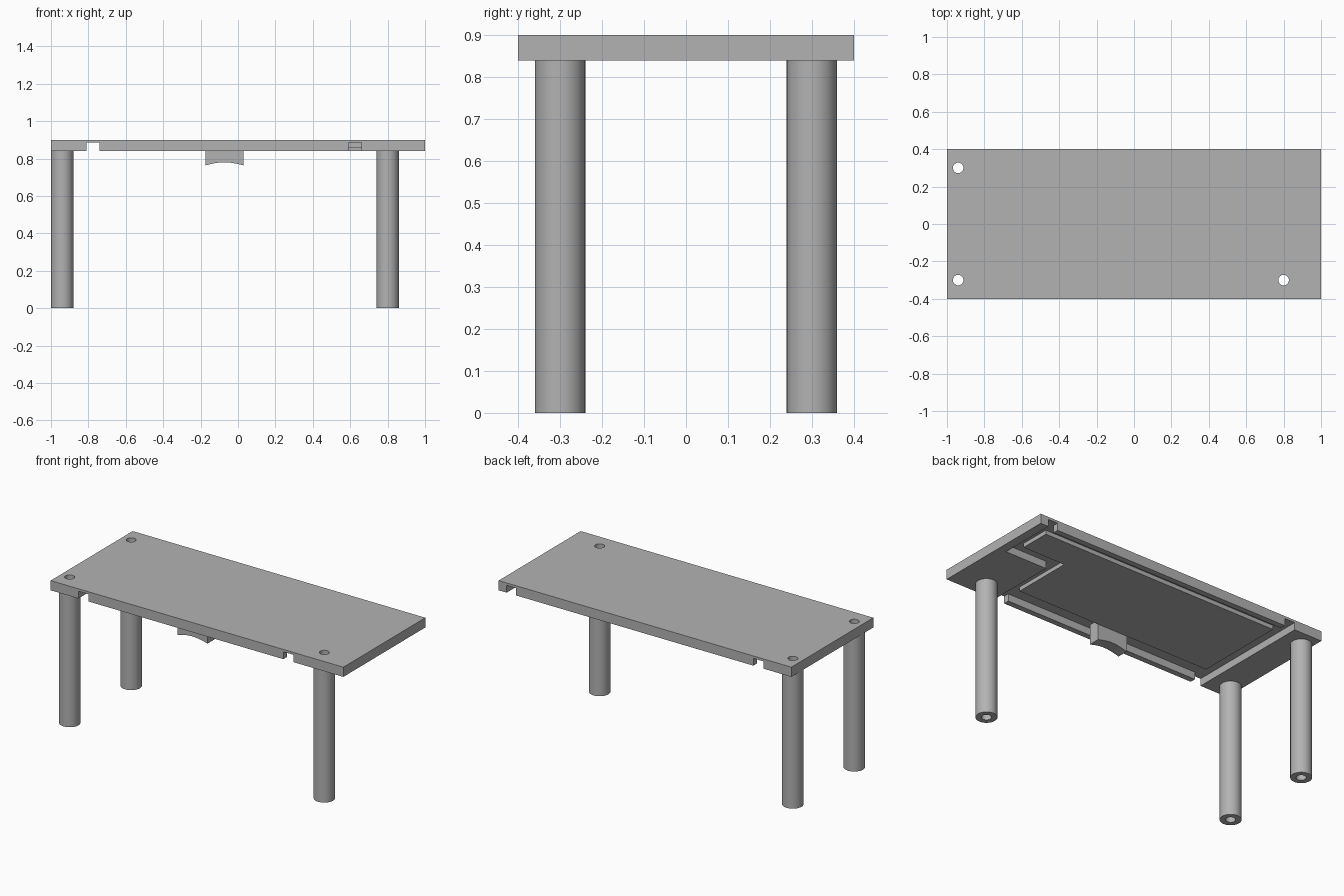
import bpy, bmesh, math

cube = bpy.data.objects.get("Cube")
if cube:
    bpy.data.objects.remove(cube, do_unlink=True)

# One plain grey for the whole table
GREY = (0.45, 0.45, 0.45, 1)
grey = bpy.data.materials.new("plain grey")
grey.use_nodes = True
grey.diffuse_color = GREY
grey.node_tree.nodes["Principled BSDF"].inputs["Base Color"].default_value = GREY

BOTTOM, TOP = 0.84, 0.90
PLATEAU, CHANNEL = 0.86, 0.885
LEGS = [(-0.94, 0.30), (-0.94, -0.30), (0.80, -0.30)]
LEG_R, HOLE_R, SIDES = 0.06, 0.028, 48


def finish(name, bm):
    bmesh.ops.recalc_face_normals(bm, faces=bm.faces)
    mesh = bpy.data.meshes.new(name)
    bm.to_mesh(mesh)
    bm.free()
    mesh.materials.append(grey)
    obj = bpy.data.objects.new(name, mesh)
    bpy.context.collection.objects.link(obj)
    return obj


def prism(name, points, direction):
    """Extrude a closed outline along a direction."""
    bm = bmesh.new()
    face = bm.faces.new([bm.verts.new(p) for p in points])
    new = bmesh.ops.extrude_face_region(bm, geom=[face])["geom"]
    bmesh.ops.translate(bm, vec=direction,
                        verts=[g for g in new if isinstance(g, bmesh.types.BMVert)])
    return finish(name, bm)


def box(name, x0, x1, y0, y1, z0, z1):
    outline = [(x0, y0, z0), (x1, y0, z0), (x1, y1, z0), (x0, y1, z0)]
    return prism(name, outline, (0, 0, z1 - z0))


def rod(name, x, y, r, z0, z1):
    ring = [(x + r * math.cos(math.tau * i / SIDES),
             y + r * math.sin(math.tau * i / SIDES), z0) for i in range(SIDES)]
    return prism(name, ring, (0, 0, z1 - z0))


def activate(obj):
    bpy.ops.object.select_all(action='DESELECT')
    obj.select_set(True)
    bpy.context.view_layer.objects.active = obj


def cut(obj, cutter):
    activate(obj)
    mod = obj.modifiers.new("cut", 'BOOLEAN')
    mod.operation, mod.solver, mod.object = 'DIFFERENCE', 'EXACT', cutter
    bpy.ops.object.modifier_apply(modifier=mod.name)
    bpy.data.objects.remove(cutter, do_unlink=True)


def smooth(obj):
    activate(obj)
    bpy.ops.object.shade_smooth_by_angle(angle=math.radians(30))


# Table top with a shallow recess and deeper cable channels underneath
top = box("table_top", -1, 1, -0.4, 0.4, BOTTOM, TOP)
LOW = BOTTOM - 0.05
inner = [(-0.78, -0.365), (0.62, -0.365), (0.62, 0.08), (0.91, 0.08),
         (0.91, 0.365), (-0.78, 0.365)]
cut(top, prism("recess_cutter", [(x, y, LOW) for x, y in inner], (0, 0, PLATEAU - LOW)))
channels = [
    (-0.81, -0.74, -0.5, 0.5),      # straight channel, front to back
    (0.59, 0.66, -0.5, 0.11),       # front part of the stepped channel
    (0.59, 0.945, 0.04, 0.11),      # sideways step
    (0.88, 0.945, 0.04, 0.5),       # back part of the stepped channel
    (-0.78, 0.62, -0.365, -0.27),   # front trough
    (-0.78, 0.91, 0.30, 0.365),     # back trough
]
for x0, x1, y0, y1 in channels:
    cut(top, box("channel_cutter", x0, x1, y0, y1, LOW, CHANNEL))
for x, y in LEGS:
    cut(top, rod("hole_cutter", x, y, HOLE_R, LOW, TOP + 0.1))
smooth(top)

# Hollow legs
for name, (x, y) in zip(("back_right_leg", "front_right_leg", "front_left_leg"), LEGS):
    leg = rod(name, x, y, LEG_R, 0, BOTTOM)
    cut(leg, rod("bore_cutter", x, y, HOLE_R, -0.1, TOP + 0.1))
    smooth(leg)

# Hanging bracket with an arched underside
X0, X1, N = -0.175, 0.03, 16
arch = [(X0 + (X1 - X0) * i / N, -0.34, 0.763 + 0.017 * math.sin(math.pi * i / N))
        for i in range(N + 1)]
bracket = prism("arched_bracket",
                arch + [(X1, -0.34, CHANNEL), (X0, -0.34, CHANNEL)], (0, 0.07, 0))
smooth(bracket)
